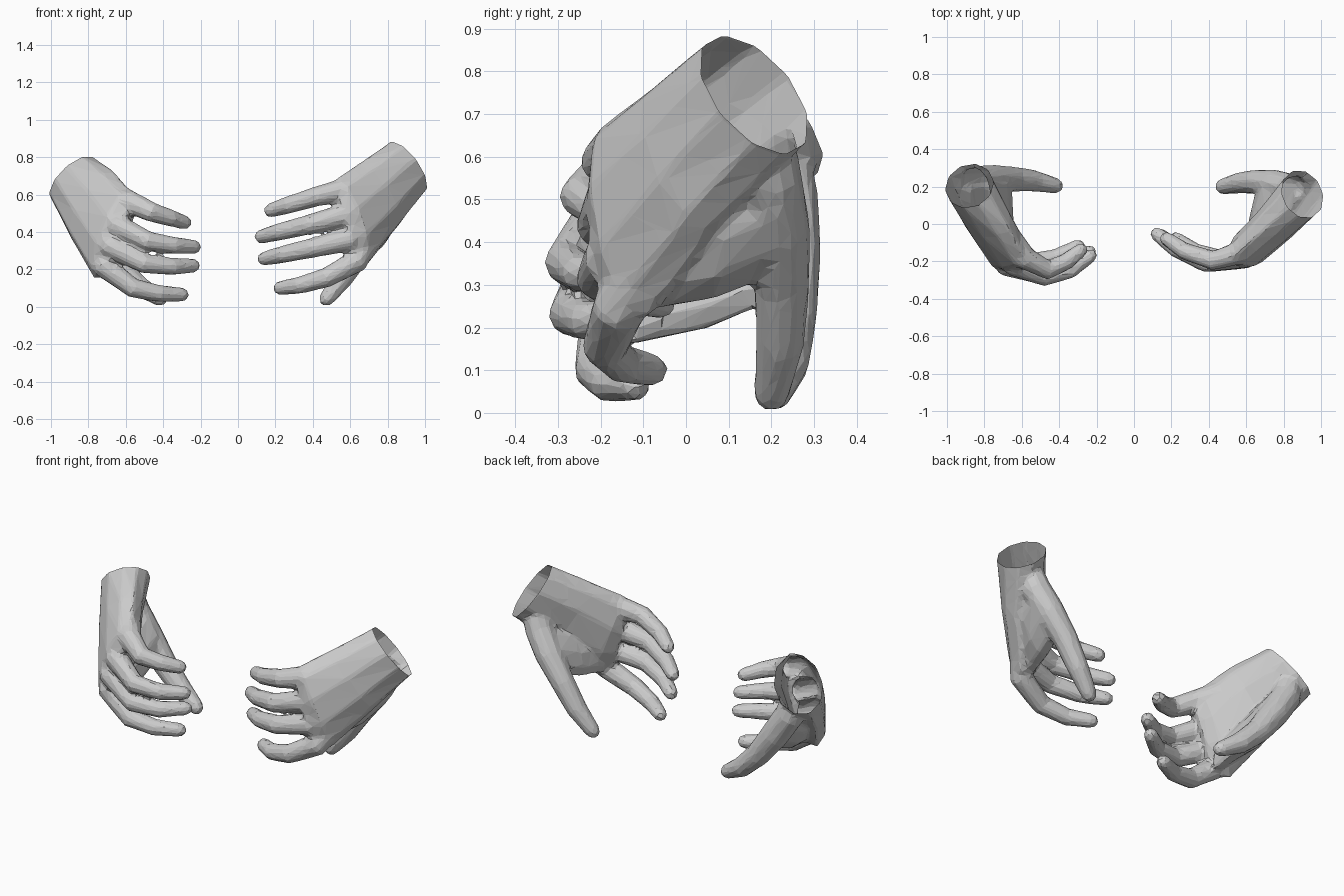
import bpy, bmesh, math
from mathutils import Vector as V

if "Cube" in bpy.data.objects:
    bpy.data.objects.remove(bpy.data.objects["Cube"])

SIDES = 10


def link(name, me):
    ob = bpy.data.objects.new(name, me)
    bpy.context.collection.objects.link(ob)
    return ob


def loft(name, rings):
    """Closed skin through rings given as (centre, half width, half depth)."""
    bm = bmesh.new()
    loops = []
    for c, a, b in rings:
        c, a, b = V(c), V(a), V(b)
        loops.append([bm.verts.new(c + a * math.cos(t) + b * math.sin(t))
                      for t in (2 * math.pi * i / SIDES for i in range(SIDES))])
    for l0, l1 in zip(loops, loops[1:]):
        for i in range(SIDES):
            j = (i + 1) % SIDES
            bm.faces.new((l0[i], l0[j], l1[j], l1[i]))
    bm.faces.new(loops[0][::-1])
    bm.faces.new(loops[-1])
    bmesh.ops.recalc_face_normals(bm, faces=bm.faces)
    if bm.calc_volume(signed=True) < 0:
        bmesh.ops.reverse_faces(bm, faces=bm.faces)
    me = bpy.data.meshes.new(name)
    bm.to_mesh(me)
    bm.free()
    return link(name, me)


def tube(name, pts, radii):
    """Round-tipped digit along a path."""
    pts = [V(p) for p in pts]
    radii = list(radii)
    tip = (pts[-1] - pts[-2]).normalized()
    r = radii[-1]
    pts += [pts[-1] + tip * r * 0.6, pts[-1] + tip * r * 0.95]
    radii += [r * 0.8, r * 0.35]
    rings = []
    for i, p in enumerate(pts):
        d = (pts[min(i + 1, len(pts) - 1)] - pts[max(i - 1, 0)]).normalized()
        u = d.cross(V((0.3, 0.9, 0.2))).normalized()
        rings.append((p, u * radii[i], d.cross(u) * radii[i]))
    return loft(name, rings)


def hand(name, palm, fingers, thumb, web):
    # palm, continued past the wrist so that the opening can be cut clean
    c, a, b = (V(v) for v in palm[0])
    out = a.cross(b).normalized()
    if out.dot(c - V(palm[1][0])) < 0:
        out.negate()
    ob = loft(name, [(c + out * 0.06, a, b)] + palm)
    # digits, each rooted inside the palm, and the ball of the thumb
    parts = [loft("thumb_ball", web),
             tube("thumb", thumb, (0.07, 0.082, 0.078, 0.067, 0.058, 0.043))]
    for f in fingers:
        root = V(f[0]).lerp(c, 0.4)
        parts.append(tube("finger", [root] + list(f), (0.07, 0.064, 0.054, 0.047, 0.039)))
    # fuse into one skin, then reduce to facets
    for p in parts:
        m = ob.modifiers.new("join", 'BOOLEAN')
        m.operation = 'UNION'
        m.solver = 'EXACT'
        m.object = p
    m = ob.modifiers.new("fuse", 'REMESH')
    m.mode = 'VOXEL'
    m.voxel_size = 0.011
    m = ob.modifiers.new("soften", 'SMOOTH')
    m.factor = 0.5
    m.iterations = 8
    m = ob.modifiers.new("facet", 'DECIMATE')
    m.ratio = 0.06
    dg = bpy.context.evaluated_depsgraph_get()
    bm = bmesh.new()
    bm.from_mesh(bpy.data.meshes.new_from_object(ob.evaluated_get(dg)))
    ob.modifiers.clear()
    for p in parts:
        bpy.data.objects.remove(p)
    # open wrist
    bmesh.ops.bisect_plane(bm, geom=bm.verts[:] + bm.edges[:] + bm.faces[:],
                           plane_co=c, plane_no=out, clear_outer=True)
    for f in bm.faces:
        f.smooth = False
    bm.to_mesh(ob.data)
    bm.free()


hand("hand_right_side",
     palm=[((.90, .16, .745), (-.08, -.072, .14), (-.08, .108, 0)),
           ((.755, .0, .60), (-.095, -.06, .175), (-.072, .085, 0)),
           ((.61, -.135, .455), (-.08, -.04, .235), (-.055, .085, 0)),
           ((.555, -.175, .425), (-.05, -.01, .20), (-.035, .06, 0))],
     fingers=[((.55, -.16, .62), (.42, -.195, .59), (.27, -.145, .545), (.175, -.08, .515)),
              ((.56, -.18, .485), (.38, -.205, .44), (.22, -.13, .40), (.125, -.055, .375)),
              ((.59, -.18, .355), (.40, -.205, .315), (.24, -.14, .28), (.14, -.06, .257)),
              ((.63, -.16, .24), (.47, -.19, .155), (.33, -.15, .115), (.225, -.08, .10))],
     thumb=((.87, .18, .66), (.83, .19, .55), (.75, .215, .43), (.655, .225, .30),
            (.565, .22, .16), (.475, .20, .045)),
     web=[((.78, .22, .47), (.10, 0, .14), (-.065, 0, .045)),
          ((.735, .08, .41), (.09, .02, .14), (-.07, 0, .05)),
          ((.68, -.08, .37), (.07, .03, .13), (-.055, 0, .038))])

hand("hand_left_side",
     palm=[((-.88, .205, .68), (.11, -.05, .12), (.07, .108, -.04)),
           ((-.78, .015, .545), (.11, -.035, .185), (.067, .08, -.03)),
           ((-.675, -.155, .39), (.095, -.02, .24), (.055, .085, -.02)),
           ((-.62, -.205, .36), (.07, 0, .20), (.03, .06, -.01))],
     fingers=[((-.58, -.185, .56), (-.46, -.245, .505), (-.36, -.20, .475), (-.285, -.14, .45)),
              ((-.64, -.22, .43), (-.48, -.28, .35), (-.34, -.245, .328), (-.235, -.17, .32)),
              ((-.68, -.22, .32), (-.50, -.27, .23), (-.35, -.23, .215), (-.24, -.15, .22)),
              ((-.71, -.19, .21), (-.56, -.21, .10), (-.42, -.18, .07), (-.30, -.12, .065))],
     thumb=((-.87, .22, .62), (-.84, .23, .50), (-.75, .24, .36), (-.64, .24, .215),
            (-.53, .23, .11), (-.42, .205, .045)),
     web=[((-.77, .22, .41), (-.10, 0, .14), (.06, 0, .042)),
          ((-.755, .07, .34), (-.09, .02, .14), (.065, 0, .047)),
          ((-.71, -.09, .28), (-.06, .04, .12), (.05, 0, .035))])
